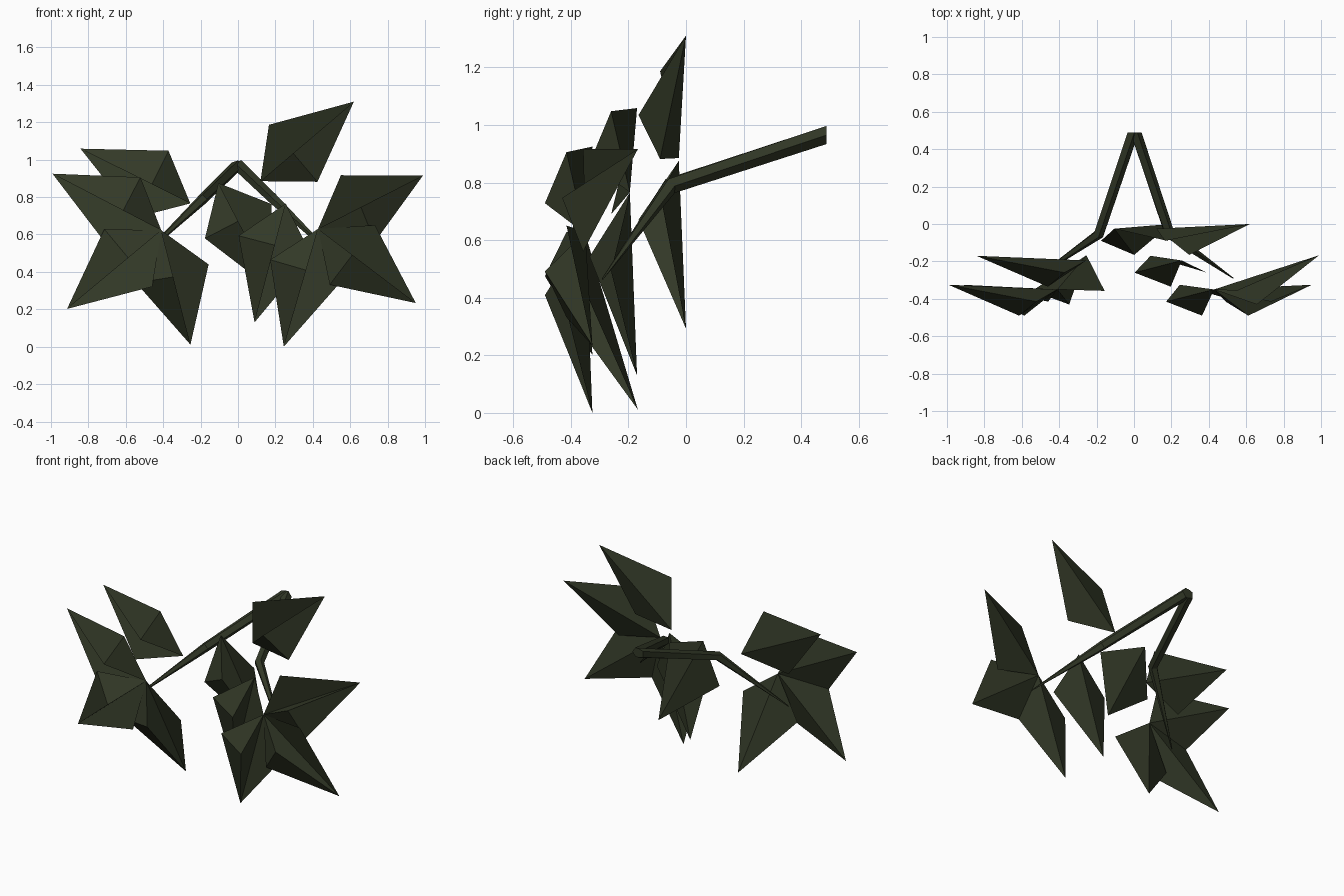
import bpy, bmesh, math
from mathutils import Vector, Matrix

if "Cube" in bpy.data.objects:
    bpy.data.objects.remove(bpy.data.objects["Cube"])

green = bpy.data.materials.new("dark leaf green")
green.diffuse_color = (0.032, 0.040, 0.020, 1)
green.use_nodes = True
green.node_tree.nodes["Principled BSDF"].inputs["Base Color"].default_value = green.diffuse_color


def finish(name, bm, angle):
    bmesh.ops.recalc_face_normals(bm, faces=bm.faces)
    me = bpy.data.meshes.new(name)
    bm.to_mesh(me)
    bm.free()
    me.materials.append(green)
    ob = bpy.data.objects.new(name, me)
    bpy.context.collection.objects.link(ob)
    bpy.ops.object.select_all(action='DESELECT')
    ob.select_set(True)
    bpy.context.view_layer.objects.active = ob
    bpy.ops.object.shade_smooth_by_angle(angle=math.radians(angle))


# Leaf: one raised half with a ridge, one flat half folded forward along the midrib.
# It points along local +x, front at -y; side=1 puts the flat half on the left
def leaf(name, base, direction, tilt=0, side=1):
    bm = bmesh.new()
    root, tip, ridge = (0, 0, 0), (.656, .025, 0), (.23, -.14, 0)
    b, t, m, c = [bm.verts.new(p) for p in (root, tip, ridge, (.23, -.065, -.2 * side))]
    for f in ((b, c, m), (m, c, t), (b, t, c), (b, m, t)):
        bm.faces.new(f)
    bm.faces.new([bm.verts.new(p) for p in (root, tip, (.23, -.065, .2 * side))])
    mat = (Matrix.Translation(base) @ Matrix.Rotation(math.radians(-direction), 4, 'Y')
           @ Matrix.Rotation(math.radians(tilt), 4, 'Z'))
    bm.transform(mat)
    finish(name, bm, 40)


left, right = (-.41, -.35, .622), (.428, -.35, .63)
# Left spray
leaf("left_leaf_upper", left, 152.5)
leaf("left_leaf_lower", left, 219.8)
leaf("left_leaf_inner", left, -75.7, 14)
leaf("left_leaf_back", (-.255, -.195, .766), 153.5)
# Right spray
leaf("right_leaf_upper", right, 27, 14)
leaf("right_leaf_lower", right, -37.2)
leaf("right_leaf_inner", right, -106.2)
leaf("right_leaf_back", (.255, -.195, .765), -104.7)
# Leaves by the bend of the stems
leaf("top_leaf", (.12, -.025, .885), 40.4)
leaf("middle_leaf", (-.105, -.025, .875), -62.6)


# Stems: bent, tapering to a point
def stem(name, side):
    pts = [Vector((side * x, y, z)) for x, y, z in
           ((.008, .488, .965), (.19, -.055, .788), (.53, -.29, .465))]
    n, rings = 5, []
    bm = bmesh.new()
    dirs = [Vector((0, -1, 0)), pts[2] - pts[0], pts[2] - pts[1]]
    for p, d, r in zip(pts, dirs, (.033, .029, .003)):
        q = d.to_track_quat('Z', 'Y')
        rings.append([bm.verts.new(p + q @ Vector((
            r * math.cos(i * math.tau / n), r * math.sin(i * math.tau / n), 0)))
            for i in range(n)])
    for a, b in zip(rings, rings[1:]):
        for i in range(n):
            j = (i + 1) % n
            bm.faces.new((a[i], a[j], b[j], b[i]))
    bm.faces.new(rings[0])
    bm.faces.new(rings[-1])
    finish(name, bm, 30)


stem("left_stem", -1)
stem("right_stem", 1)
